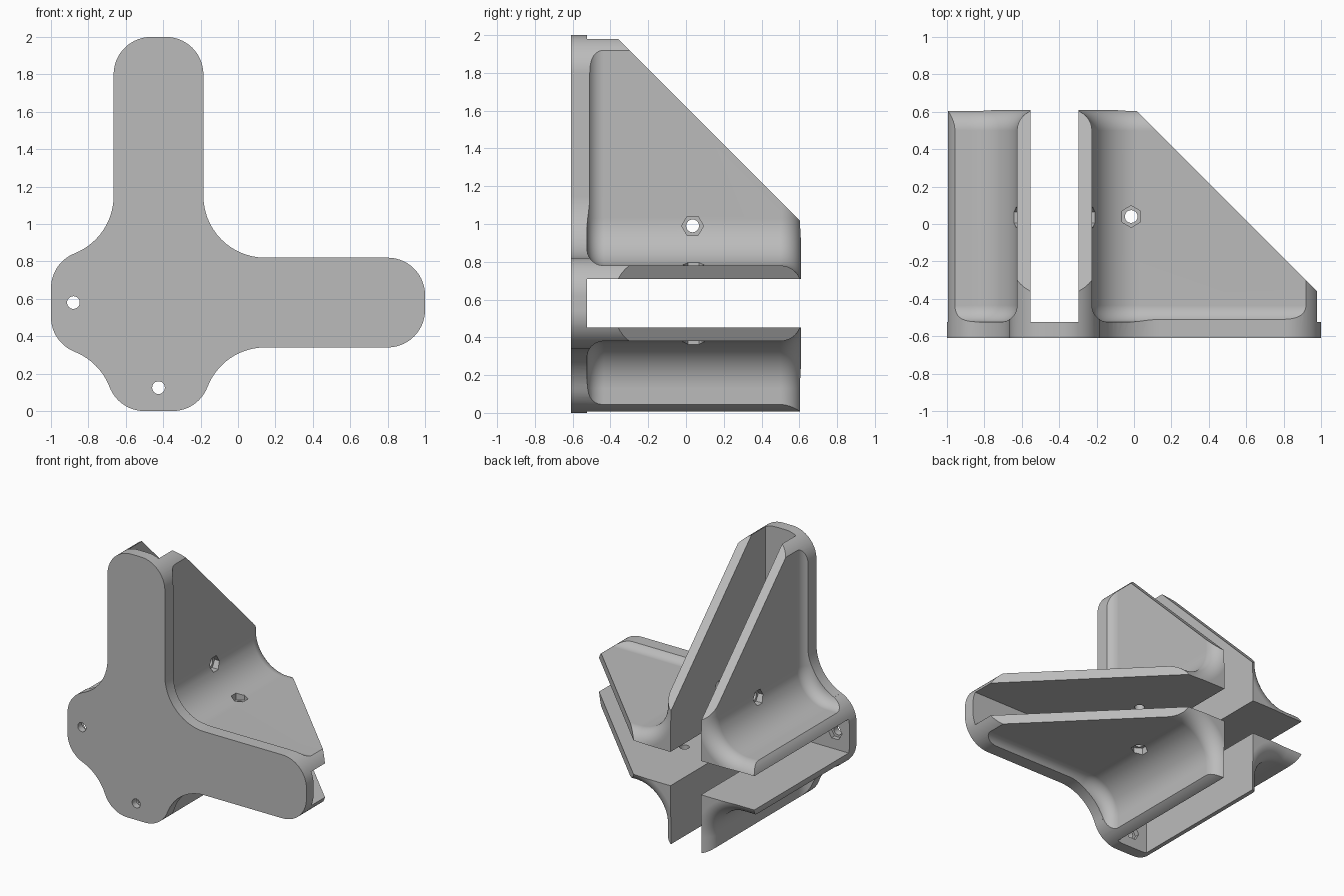
import bpy, bmesh
from math import sin, cos, pi, radians

cube = bpy.data.objects.get("Cube")
if cube:
    bpy.data.objects.remove(cube, do_unlink=True)

CX, CZ = -0.425, 0.58        # where the two arms cross
FRONT, FLOOR, BACK = -0.61, -0.525, 0.61
FACE, SLOT = 0.20, 0.128     # wall outer and inner half widths


def loft(name, rings):
    """Closed solid through equal-length rings of points."""
    bm = bmesh.new()
    rows = [[bm.verts.new(p) for p in ring] for ring in rings]
    n = len(rows[0])
    for a, b in zip(rows, rows[1:]):
        for i in range(n):
            j = (i + 1) % n
            bm.faces.new((a[i], a[j], b[j], b[i]))
    bm.faces.new(rows[0])
    bm.faces.new(rows[-1])
    bmesh.ops.recalc_face_normals(bm, faces=bm.faces)
    mesh = bpy.data.meshes.new(name)
    bm.to_mesh(mesh)
    bm.free()
    obj = bpy.data.objects.new(name, mesh)
    bpy.context.collection.objects.link(obj)
    return obj


def place(axis, d, p, q):
    """Point at depth d on an axis; p, q are the remaining coordinates in order."""
    return {"x": (d, p, q), "y": (p, d, q), "z": (p, q, d)}[axis]


def prism(name, axis, lo, hi, pts):
    return loft(name, [[place(axis, d, p, q) for p, q in pts] for d in (lo, hi)])


def box(name, axis, lo, hi, p0, p1, q0, q1):
    return prism(name, axis, lo, hi, [(p0, q0), (p1, q0), (p1, q1), (p0, q1)])


def arc(cx, cz, r, a0, a1, steps=14):
    angles = [radians(a0 + (a1 - a0) * i / steps) for i in range(steps + 1)]
    return [(cx + r * cos(a), cz + r * sin(a)) for a in angles]


def cut(cutter):
    """Subtract a cutter from the body and discard it."""
    cutter.hide_render = True
    mod = body.modifiers.new("cut", "BOOLEAN")
    mod.operation, mod.solver, mod.object = "DIFFERENCE", "EXACT", cutter
    bpy.ops.object.modifier_apply(modifier=mod.name)
    bpy.data.objects.remove(cutter, do_unlink=True)


# Cross-shaped outline: rounded arm ends joined by large concave fillets
END, FILLET = 0.20, 0.33
outline = (
    arc(0.8, 0.62, END, 0, 90)
    + arc(0.145, 1.15, FILLET, 270, 180)
    + arc(-0.385, 1.8, END, 0, 90)
    + arc(-0.465, 1.8, END, 90, 180)
    + arc(-0.995, 1.15, FILLET, 0, -68.4)
    + arc(-0.8, 0.657, END, 111.6, 180)
    + arc(-0.8, 0.503, END, 180, 248.4)
    + arc(-0.995, 0.01, FILLET, 68.4, 21)
    + arc(-0.5, 0.2, END, 201, 270)
    + arc(-0.35, 0.2, END, 270, 339)
    + arc(0.145, 0.01, FILLET, 159, 90)
    + arc(0.8, 0.54, END, 270, 360)
)
body = prism("corner_bracket", "y", FRONT, BACK, outline)
bpy.context.view_layer.objects.active = body
body.select_set(True)

# Outer pockets: (depth, inset) profile, filleted at the plate, rounded at the back
STEPS = 10
quarter = [pi / 2 * i / STEPS for i in range(STEPS + 1)]
ROOT, LIP = 0.09, 0.11
profile = [(FLOOR + ROOT - ROOT * sin(a), -ROOT * (1 - cos(a))) for a in reversed(quarter)]
profile += [(BACK - LIP + LIP * sin(a), LIP * (1 - cos(a))) for a in quarter]
profile.append((BACK + 0.2, LIP))


def pocket_ring(sx, sz, y, inset):
    w, far, r = FACE - inset, 3, 0.25
    pts = [(w, far)] + arc(FACE + r, FACE + r, r + inset, 180, 270) + [(far, w), (far, far)]
    return [(CX + sx * u, y, CZ + sz * v) for u, v in pts]


for sx in (-1, 1):
    for sz in (-1, 1):
        cut(loft("pocket_cutter", [pocket_ring(sx, sz, y, t) for y, t in profile]))

# Crossing slots that receive the panels
cut(box("upright_slot_cutter", "z", -1, 3, CX - SLOT, CX + SLOT, FLOOR, 1))
cut(box("level_slot_cutter", "x", -2, 2, FLOOR, 1, CZ - SLOT, CZ + SLOT))

# Sloping ends of the two long arms
cut(prism("level_slope_cutter", "z", -1, 3, [(-0.38, 1), (1.62, -1), (2, 1)]))
cut(prism("upright_slope_cutter", "x", -2, 2, [(1, 0.62), (-1, 2.62), (1, 3)]))


# Bolt holes with hexagonal nut recesses
def hole(axis, p, q, r, sides, lo, hi):
    pts = []
    for i in range(sides):
        a = 2 * pi * i / sides
        c, s = r * cos(a), r * sin(a)
        pts.append((p + s, q + c) if axis == "z" else (p + c, q + s))
    cut(prism("hole_cutter", axis, lo, hi, pts))


BOLT, NUT, DEEP = 0.034, 0.058, 0.035
for axis, p, q, mid in (("x", 0.035, 0.99, CX), ("z", -0.015, 0.04, CZ)):
    hole(axis, p, q, BOLT, 24, mid - 0.4, mid + 0.4)
    hole(axis, p, q, NUT, 6, mid + FACE - DEEP, mid + 0.4)
    hole(axis, p, q, NUT, 6, mid - 0.4, mid - FACE + DEEP)
for x, z in ((-0.88, CZ), (CX, 0.125)):
    hole("y", x, z, BOLT, 24, -0.8, -0.3)
    hole("y", x, z, NUT, 6, FLOOR - DEEP, -0.4)

# Smooth fillets, crisp edges, one grey plastic
bpy.ops.object.shade_smooth_by_angle(angle=radians(25))
normals = body.modifiers.new("flat_face_normals", "WEIGHTED_NORMAL")
normals.keep_sharp = True

grey = bpy.data.materials.new("grey_plastic")
grey.use_nodes = True
colour = (0.5, 0.5, 0.5, 1)
grey.diffuse_color = colour
grey.node_tree.nodes["Principled BSDF"].inputs["Base Color"].default_value = colour
body.data.materials.clear()
body.data.materials.append(grey)
